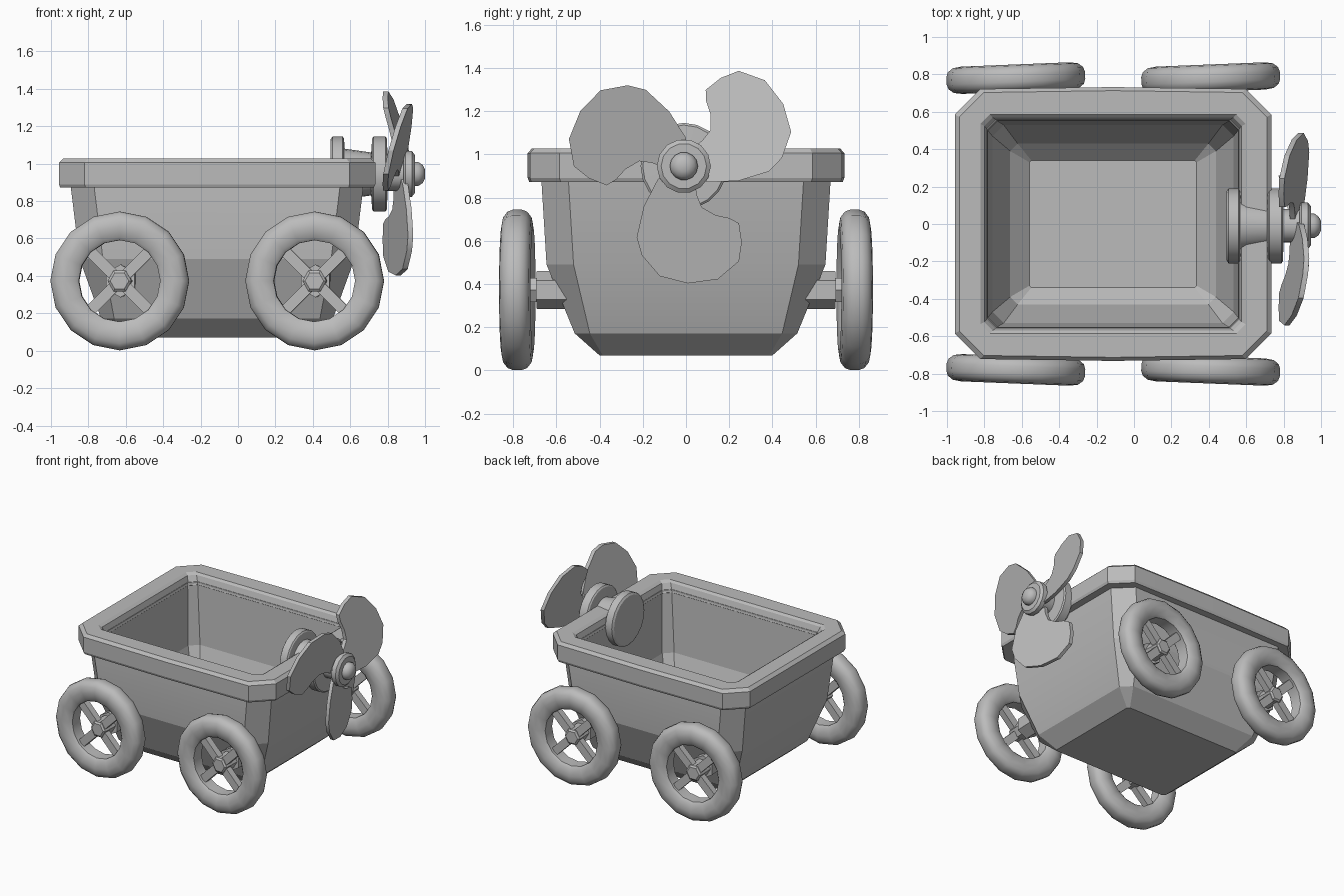
import bpy, bmesh, math
from mathutils import Matrix, Vector

if "Cube" in bpy.data.objects:
    bpy.data.objects.remove(bpy.data.objects["Cube"])

grey = bpy.data.materials.new("plain grey")
grey.diffuse_color = (0.5, 0.5, 0.5, 1)
grey.use_nodes = True
grey.node_tree.nodes["Principled BSDF"].inputs["Base Color"].default_value = grey.diffuse_color


def finish(name, bm, angle=30):
    bmesh.ops.recalc_face_normals(bm, faces=bm.faces)
    mesh = bpy.data.meshes.new(name)
    bm.to_mesh(mesh)
    bm.free()
    mesh.materials.append(grey)
    ob = bpy.data.objects.new(name, mesh)
    bpy.context.collection.objects.link(ob)
    bpy.ops.object.select_all(action='DESELECT')
    ob.select_set(True)
    bpy.context.view_layer.objects.active = ob
    bpy.ops.object.shade_smooth_by_angle(angle=math.radians(angle))
    return ob


def loft(name, rings, closed=False, caps=True, angle=30):
    """Skin a list of equal-length point rings."""
    bm = bmesh.new()
    loops = [[bm.verts.new(p) for p in r] for r in rings]
    n = len(loops[0])
    pairs = list(zip(loops, loops[1:] + loops[:1] if closed else loops[1:]))
    for a, b in pairs:
        for i in range(n):
            j = (i + 1) % n
            bm.faces.new((a[i], a[j], b[j], b[i]))
    if caps and not closed:
        bm.faces.new(loops[0])
        bm.faces.new(loops[-1])
    return finish(name, bm, angle)


CX = -0.112


def tub_ring(hx, hy, c, z, bulge=0.0):
    """Rectangle with cut corners and slightly bowed long sides."""
    return [(CX + x, y, z) for x, y in (
        (hx, -hy + c), (hx, hy - c), (hx - c, hy), (0, hy + bulge), (-hx + c, hy),
        (-hx, hy - c), (-hx, -hy + c), (-hx + c, -hy), (0, -hy - bulge), (hx - c, -hy))]


def lathe(name, profile, sides, matrix, closed=False, phase=0.0, angle=30):
    """Turn (radius, offset) points around local x."""
    rings = []
    for r, d in profile:
        ring = []
        for i in range(sides):
            a = phase + math.tau * i / sides
            ring.append(matrix @ Vector((d, r * math.cos(a), r * math.sin(a))))
        rings.append(ring)
    return loft(name, rings, closed, angle=angle)


# Tub: outer wall up, over the top, inner wall down to the floor
loft("tub", [tub_ring(*r) for r in (
    (0.50, 0.40, 0.015, 0.07), (0.62, 0.515, 0.07, 0.172), (0.735, 0.645, 0.125, 0.49),
    (0.785, 0.67, 0.125, 0.90), (0.775, 0.66, 0.12, 0.97), (0.672, 0.553, 0.05, 0.97),
    (0.645, 0.53, 0.06, 0.50), (0.55, 0.43, 0.04, 0.22), (0.447, 0.34, 0.01, 0.13))], angle=15)

# Rim: closed band around the top of the tub
loft("rim", [tub_ring(*r) for r in (
    (0.74, 0.62, 0.09, 0.872), (0.838, 0.715, 0.135, 0.872, 0.01), (0.846, 0.722, 0.137, 0.89, 0.01),
    (0.846, 0.722, 0.137, 1.005, 0.01), (0.822, 0.703, 0.13, 1.027, 0.01), (0.71, 0.585, 0.05, 1.027),
    (0.688, 0.57, 0.045, 1.012), (0.668, 0.55, 0.05, 0.95))], closed=True, angle=15)

# Wheels: tyre, crossed spokes and hub, turned slightly outward, plus axle stubs
TYRE = ((0.218, -0.045), (0.235, -0.06), (0.29, -0.073), (0.335, -0.066), (0.362, -0.045), (0.371, -0.02),
        (0.371, 0.02), (0.362, 0.045), (0.335, 0.066), (0.29, 0.073), (0.235, 0.06), (0.218, 0.045))
for wx, end in ((-0.632, "rear"), (0.41, "front")):
    for s, side in ((-1, "right"), (1, "left")):
        tag = f"{end}_{side}"
        # local +x points away from the tub
        m = (Matrix.Translation((wx, s * 0.78, 0.373))
             @ Matrix.Rotation(s * (math.pi / 2 + math.radians(2.3)), 4, 'Z'))
        lathe(f"tyre_{tag}", TYRE, 16, m, closed=True, angle=40)
        lathe(f"hub_{tag}", ((0.064, -0.09), (0.064, 0.03), (0.05, 0.04)), 6, m)
        lathe(f"axle_{tag}", ((0.088, -0.25), (0.088, -0.09)), 6, m, phase=math.pi / 6)
        for k in (1, 3):
            bm = bmesh.new()
            bmesh.ops.create_cube(bm, size=1, matrix=m @ Matrix.Rotation(k * math.pi / 4, 4, 'X')
                                  @ Matrix.Diagonal((0.05, 0.47, 0.06, 1)))
            finish(f"spoke_{tag}_{k}", bm)

# Motor: clamp discs on both sides of the front wall, shaft and nose
motor = Matrix.Translation((0, -0.01, 0.945))
lathe("motor_body", ((0.185, 0.495), (0.2, 0.505), (0.2, 0.56), (0.19, 0.567), (0.135, 0.57), (0.115, 0.712),
                     (0.19, 0.717), (0.2, 0.725), (0.2, 0.788), (0.19, 0.796), (0.09, 0.80), (0.09, 0.90)),
      20, motor)
lathe("propeller_hub", ((0.11, 0.885), (0.125, 0.895), (0.125, 0.93), (0.105, 0.945)), 14, motor)
lathe("nose", ((0.065, 0.94), (0.065, 0.965), (0.05, 0.987), (0.025, 1.0)), 14, motor, angle=50)

# Propeller: three pitched, comma-shaped blades
BLADE = ((0.05, -0.05), (0.06, -0.134), (0.083, -0.19), (0.148, -0.227), (0.21, -0.24), (0.255, -0.264),
         (0.268, -0.352), (0.255, -0.44), (0.157, -0.523), (0.019, -0.542), (-0.111, -0.509),
         (-0.194, -0.412), (-0.218, -0.329), (-0.185, -0.185), (-0.12, -0.06), (-0.05, 0.0))
for k in range(3):
    turn = motor @ Matrix.Rotation(k * math.tau / 3, 4, 'X')
    loft(f"propeller_blade_{k + 1}",
         [[turn @ Vector((0.862 - 0.28 * t + d, t, z)) for t, z in BLADE] for d in (-0.014, 0.014)])
